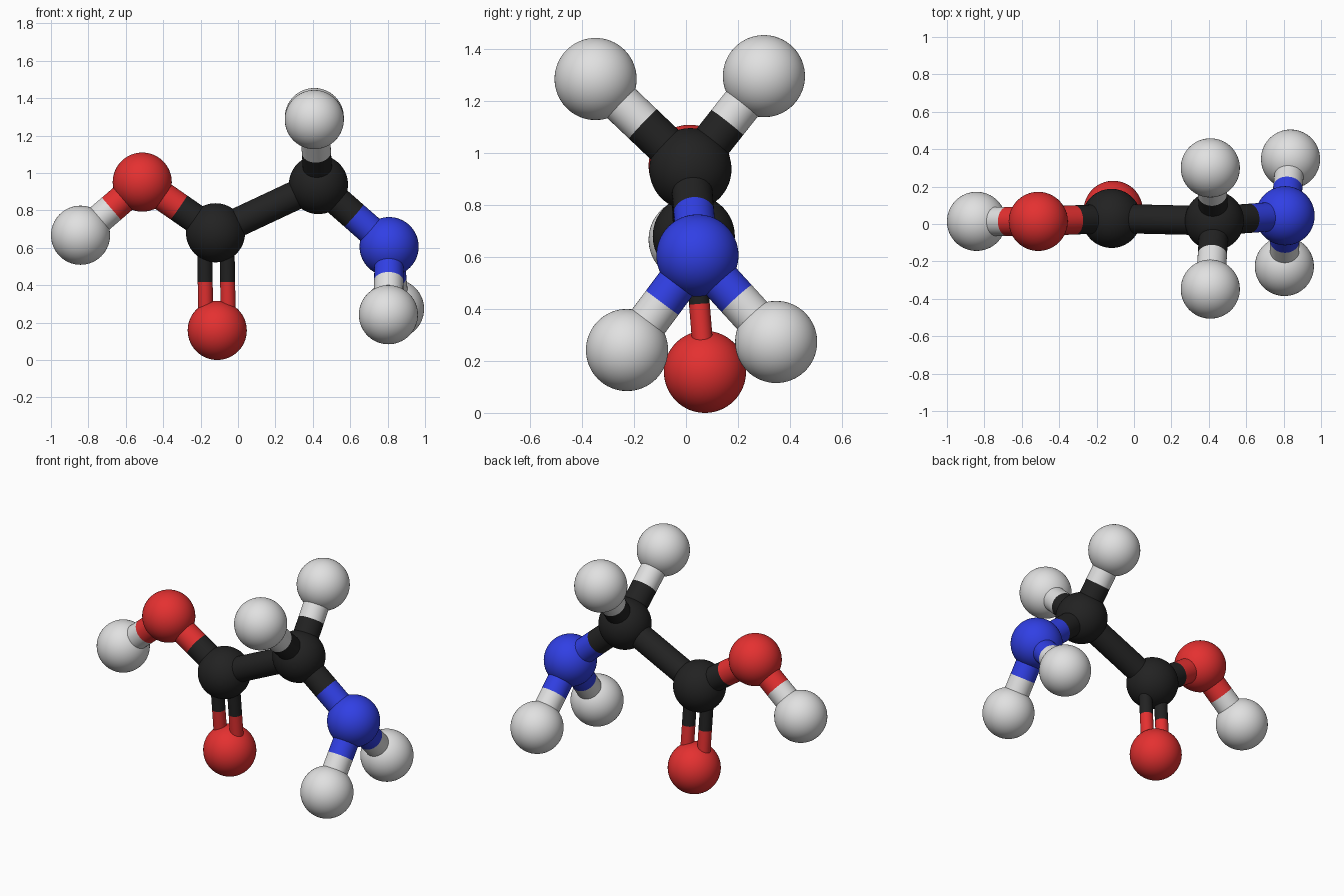
import bpy
from mathutils import Vector

cube = bpy.data.objects.get("Cube")
if cube:
    bpy.data.objects.remove(cube, do_unlink=True)

ATOM_RADIUS = 0.158
BOND_RADIUS = 0.078
THIN_RADIUS = 0.04


def make_material(name, colour):
    mat = bpy.data.materials.new(name)
    mat.use_nodes = True
    mat.diffuse_color = (*colour, 1)
    mat.node_tree.nodes["Principled BSDF"].inputs["Base Color"].default_value = (*colour, 1)
    return mat


carbon = make_material("charcoal black", (0.016, 0.016, 0.016))
oxygen = make_material("red", (0.78, 0.03, 0.03))
nitrogen = make_material("blue", (0.03, 0.05, 0.78))
hydrogen = make_material("pale grey", (0.75, 0.75, 0.75))

# Atoms: element and centre
atoms = {
    "acid_carbon": (carbon, (-0.12, 0.03, 0.68)),
    "middle_carbon": (carbon, (0.43, 0.017, 0.938)),
    "double_oxygen": (oxygen, (-0.111, 0.073, 0.158)),
    "acid_oxygen": (oxygen, (-0.512, 0.014, 0.951)),
    "acid_hydrogen": (hydrogen, (-0.842, 0.014, 0.667)),
    "amine_nitrogen": (nitrogen, (0.808, 0.044, 0.606)),
    "front_top_hydrogen": (hydrogen, (0.408, -0.348, 1.285)),
    "back_top_hydrogen": (hydrogen, (0.408, 0.3, 1.296)),
    "front_amine_hydrogen": (hydrogen, (0.804, -0.227, 0.242)),
    "back_amine_hydrogen": (hydrogen, (0.837, 0.347, 0.273)),
}

# Bonds: the two joined atoms
bonds = [
    ("acid_carbon", "middle_carbon"),
    ("acid_carbon", "acid_oxygen"),
    ("acid_oxygen", "acid_hydrogen"),
    ("middle_carbon", "amine_nitrogen"),
    ("middle_carbon", "front_top_hydrogen"),
    ("middle_carbon", "back_top_hydrogen"),
    ("amine_nitrogen", "front_amine_hydrogen"),
    ("amine_nitrogen", "back_amine_hydrogen"),
]


def finish(name, mat):
    obj = bpy.context.object
    obj.name = name
    obj.data.materials.append(mat)
    bpy.ops.object.shade_smooth()


def half_bond(name, start, end, radius, mat):
    """Open tube between two points."""
    axis = end - start
    bpy.ops.mesh.primitive_cylinder_add(
        vertices=40, radius=radius, depth=axis.length, end_fill_type='NOTHING',
        location=(start + end) / 2, rotation=axis.to_track_quat('Z', 'Y').to_euler())
    finish(name, mat)


def bond(a, b, radius, shift=Vector()):
    """Bond whose halves take the colours of the atoms they join."""
    (mat_a, pos_a), (mat_b, pos_b) = atoms[a], atoms[b]
    start, end = Vector(pos_a) + shift, Vector(pos_b) + shift
    middle = (start + end) / 2
    half_bond(f"bond_{a}_half", start, middle, radius, mat_a)
    half_bond(f"bond_{b}_half", middle, end, radius, mat_b)


# Round atoms
for name, (mat, centre) in atoms.items():
    bpy.ops.mesh.primitive_uv_sphere_add(
        segments=64, ring_count=32, radius=ATOM_RADIUS, location=centre)
    finish(name, mat)

# Single bonds
for a, b in bonds:
    bond(a, b, BOND_RADIUS)

# Double bond as a pair of thin tubes
for side in (-1, 1):
    bond("acid_carbon", "double_oxygen", THIN_RADIUS, Vector((0.06 * side, 0, 0)))
